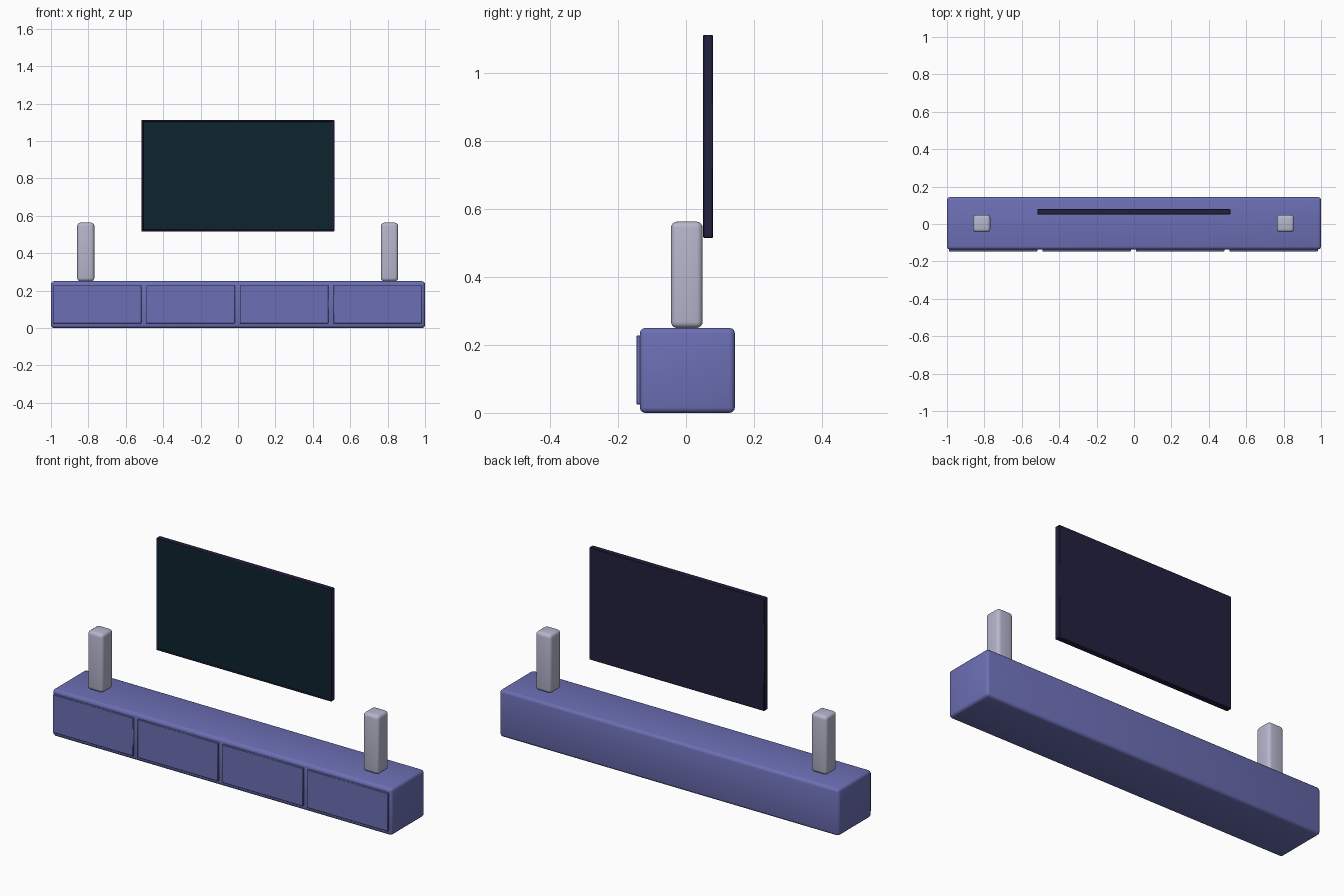
import bpy, bmesh, math

cube = bpy.data.objects.get("Cube")
if cube:
    bpy.data.objects.remove(cube, do_unlink=True)


def material(name, colour):
    mat = bpy.data.materials.new(name)
    mat.use_nodes = True
    rgba = (*colour, 1)
    mat.diffuse_color = rgba
    mat.node_tree.nodes["Principled BSDF"].inputs["Base Color"].default_value = rgba
    return mat


violet = material("violet_blue", (0.15, 0.16, 0.46))
grey = material("pale_grey", (0.47, 0.47, 0.61))
navy = material("dark_navy", (0.016, 0.015, 0.05))
teal = material("dark_teal", (0.004, 0.017, 0.026))


def box(name, low, high, mat, bevel=0, segments=3):
    """Box between two corners, with rounded edges."""
    bm = bmesh.new()
    bmesh.ops.create_cube(bm, size=1)
    for v in bm.verts:
        v.co = [lo + (c + 0.5) * (hi - lo) for c, lo, hi in zip(v.co, low, high)]
    if bevel:
        bmesh.ops.bevel(bm, geom=bm.edges[:], offset=bevel, segments=segments,
                        profile=0.5, affect='EDGES')
    mesh = bpy.data.meshes.new(name)
    bm.to_mesh(mesh)
    bm.free()
    mesh.materials.append(mat)
    obj = bpy.data.objects.new(name, mesh)
    bpy.context.collection.objects.link(obj)
    if bevel:
        bpy.ops.object.select_all(action='DESELECT')
        obj.select_set(True)
        bpy.context.view_layer.objects.active = obj
        bpy.ops.object.shade_smooth_by_angle(angle=math.radians(40))
    return obj


# Long low cabinet
box("cabinet", (-1, -0.136, 0), (1, 0.144, 0.25), violet, 0.016)

# Four raised drawer fronts
for i in range(4):
    x = -0.753 + 0.5 * i
    box(f"drawer_front_{i + 1}", (x - 0.237, -0.146, 0.025),
        (x + 0.237, -0.12, 0.228), violet, 0.002, 1)

# Pair of speakers
for side, x in (("right", -0.814), ("left", 0.81)):
    box(f"{side}_speaker", (x - 0.046, -0.044, 0.25),
        (x + 0.046, 0.049, 0.563), grey, 0.018, 4)

# Television frame with the screen inset in its front face
tv = box("television", (-0.517, 0.05, 0.515), (0.515, 0.08, 1.113), navy, 0.003, 1)
tv.data.materials.append(teal)
bm = bmesh.new()
bm.from_mesh(tv.data)
front = min(bm.faces, key=lambda f: f.calc_center_median().y)
bmesh.ops.inset_region(bm, faces=[front], thickness=0.01)
bmesh.ops.inset_region(bm, faces=[front], thickness=0.0005, depth=-0.002)
front.material_index = 1
bm.to_mesh(tv.data)
bm.free()
